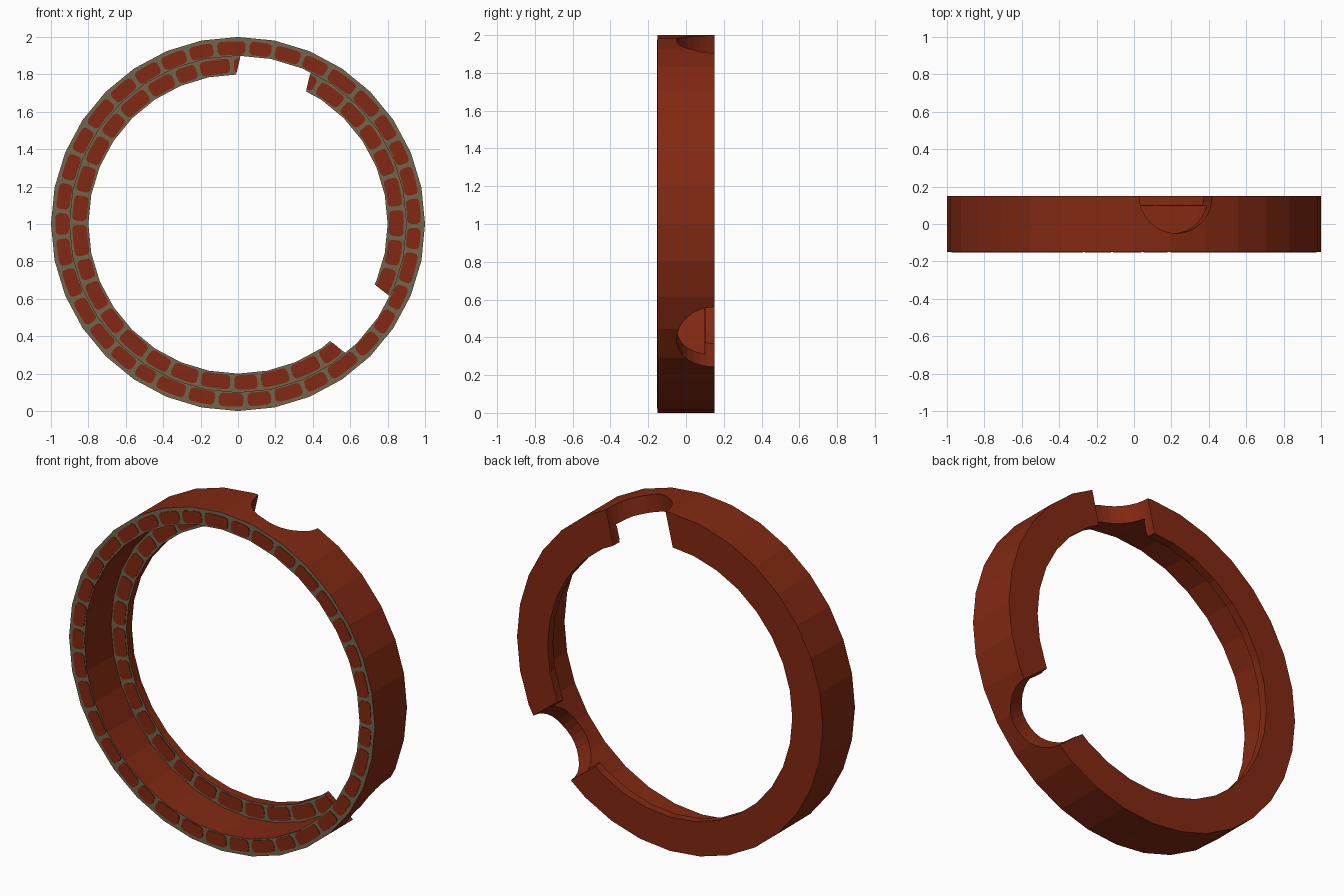
import bpy, bmesh, math, random
from mathutils import Matrix, Vector

if "Cube" in bpy.data.objects:
    bpy.data.objects.remove(bpy.data.objects["Cube"])

random.seed(4)
SEGS = 32


def material(name, rgb):
    m = bpy.data.materials.new(name)
    m.diffuse_color = (*rgb, 1)
    m.use_nodes = True
    m.node_tree.nodes["Principled BSDF"].inputs["Base Color"].default_value = m.diffuse_color
    return m


red = material("brick_red", (0.225, 0.022, 0.006))
tan = material("mortar_tan", (0.165, 0.130, 0.072))


def polar(r, a, y):
    return Vector((r * math.cos(a), y, 1 + r * math.sin(a)))


def finish(bm, name, mats):
    bmesh.ops.recalc_face_normals(bm, faces=bm.faces)
    me = bpy.data.meshes.new(name)
    bm.to_mesh(me)
    bm.free()
    for m in mats:
        me.materials.append(m)
    ob = bpy.data.objects.new(name, me)
    bpy.context.collection.objects.link(ob)
    return ob


# stepped ring: L-shaped profile turned round the y axis
profile = [(1, -.15), (1, .15), (.8, .15), (.8, .1), (.9, .1), (.9, -.15)]
bm = bmesh.new()
loops = [[bm.verts.new(polar(r, 2 * math.pi * i / SEGS, y)) for r, y in profile]
         for i in range(SEGS)]
n = len(profile)
for i in range(SEGS):
    a, b = loops[i], loops[(i + 1) % SEGS]
    for k in range(n):
        bm.faces.new((a[k], a[(k + 1) % n], b[(k + 1) % n], b[k]))
bmesh.ops.recalc_face_normals(bm, faces=bm.faces)
for f in bm.faces:                       # mortar on the front-facing steps
    f.material_index = 1 if f.normal.y < -.9 else 0
ring = finish(bm, "ring", [red, tan])


# rounded brick plates laid round a course
def brick_course(name, r0, r1, y, count, shift):
    bm = bmesh.new()
    step = 2 * math.pi / count
    ends = [(i + shift + random.uniform(-.12, .12)) * step for i in range(count)]
    ends.append(ends[0] + 2 * math.pi)
    rm, hr, t = (r0 + r1) / 2, (r1 - r0) / 2, .003
    for s, e in zip(ends, ends[1:]):
        mid, half = (s + e) / 2, ((e - s) * rm - .022) / 2
        c = .022                         # corner radius
        outline = []
        for q, (sx, sy) in enumerate([(1, 1), (-1, 1), (-1, -1), (1, -1)]):
            for k in range(4):
                g = (q + k / 3) * math.pi / 2
                outline.append((sx * (half - c) + c * math.cos(g),
                                sy * (hr - c) + c * math.sin(g)))
            if q % 2 == 0:               # keep the long sides curved
                outline.append((0, sy * hr))
        front = [bm.verts.new(polar(rm + v, mid + u / rm, y - t)) for u, v in outline]
        back = [bm.verts.new(polar(rm + v, mid + u / rm, y + t)) for u, v in outline]
        bm.faces.new(front)
        bm.faces.new(back[::-1])
        for k in range(len(front)):
            j = (k + 1) % len(front)
            bm.faces.new((front[k], back[k], back[j], front[j]))
    return finish(bm, name, [red])


outer_bricks = brick_course("outer_bricks", .905, .977, -.15, 37, 0)
lip_bricks = brick_course("lip_bricks", .808, .886, .1, 33, .5)

# two round notches cut radially through the back edge
for deg in (76.8, -37.8):
    a = math.radians(deg)
    bm = bmesh.new()
    bmesh.ops.create_cone(bm, cap_ends=True, segments=32, radius1=.2, radius2=.2, depth=.8)
    axis = Vector((math.cos(a), 0, math.sin(a)))
    turn = axis.to_track_quat('Z', 'Y').to_matrix().to_4x4()
    bm.transform(Matrix.Translation(polar(.95, a, .15)) @ turn)
    cutter = finish(bm, "notch_cutter", [red])
    cutter.hide_render = True
    for ob in (ring, lip_bricks):
        mod = ob.modifiers.new("notch", 'BOOLEAN')
        mod.operation, mod.solver, mod.object = 'DIFFERENCE', 'EXACT', cutter
        bpy.context.view_layer.objects.active = ob
        bpy.ops.object.modifier_apply(modifier=mod.name)
    bpy.data.objects.remove(cutter)
